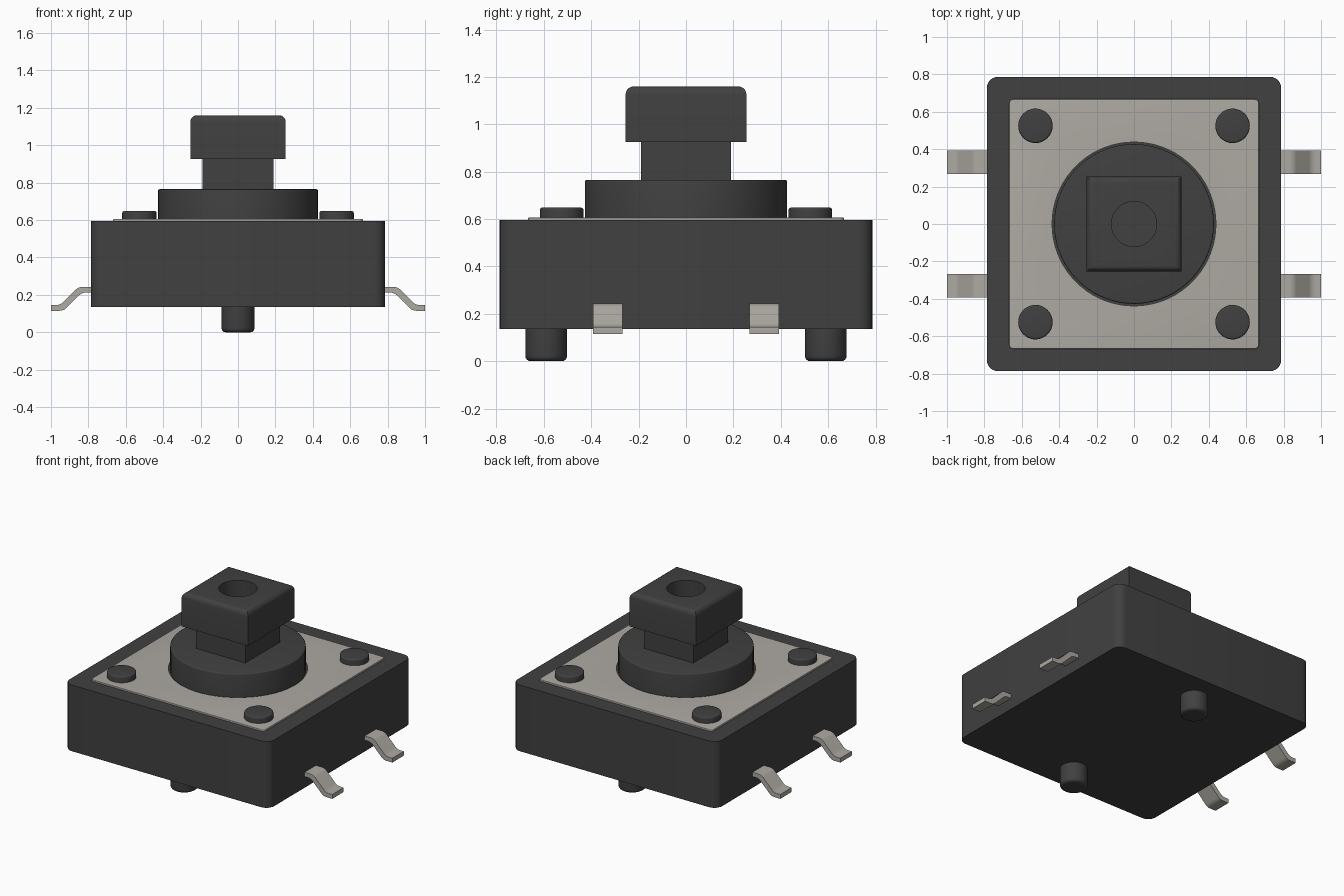
import bpy, bmesh, math
from mathutils import Matrix

if "Cube" in bpy.data.objects:
    bpy.data.objects.remove(bpy.data.objects["Cube"], do_unlink=True)


def material(name, rgb):
    m = bpy.data.materials.new(name)
    m.use_nodes = True
    colour = (*rgb, 1.0)
    m.diffuse_color = colour
    m.node_tree.nodes["Principled BSDF"].inputs["Base Color"].default_value = colour
    return m


DARK = material("dark plastic", (0.052, 0.052, 0.052))
METAL = material("tinned metal", (0.42, 0.40, 0.365))


def finish(name, bm, mat):
    bmesh.ops.recalc_face_normals(bm, faces=bm.faces)
    mesh = bpy.data.meshes.new(name)
    bm.to_mesh(mesh)
    bm.free()
    mesh.materials.append(mat)
    ob = bpy.data.objects.new(name, mesh)
    bpy.context.collection.objects.link(ob)
    smooth(ob)
    return ob


def smooth(ob):
    bpy.ops.object.select_all(action='DESELECT')
    ob.select_set(True)
    bpy.context.view_layer.objects.active = ob
    bpy.ops.object.shade_smooth_by_angle(angle=math.radians(32))


def bevel(bm, edges, width, segments):
    bmesh.ops.bevel(bm, geom=edges, offset=width, segments=segments,
                    profile=0.5, affect='EDGES', clamp_overlap=True)


def is_vertical(e):
    a, b = (v.co for v in e.verts)
    return abs(a.z - b.z) > 1e-4 and (a - b).xy.length < 1e-4


def is_level(e, z):
    return all(abs(v.co.z - z) < 1e-4 for v in e.verts)


def block(name, half, z0, z1, mat, corner=0, top=0):
    """Square block with rounded upright corners and/or rounded top rim."""
    bm = bmesh.new()
    bmesh.ops.create_cube(bm, size=1, matrix=Matrix.Translation((0, 0, (z0 + z1) / 2))
                          @ Matrix.Diagonal((2 * half, 2 * half, z1 - z0, 1)))
    if corner:
        bevel(bm, [e for e in bm.edges if is_vertical(e)], corner, 6)
    if top:
        bevel(bm, [e for e in bm.edges if is_level(e, z1)], top, 5)
    return finish(name, bm, mat)


def disc(name, x, y, r, z0, z1, mat, rim=0, rim_z=None, sides=48):
    """Upright cylinder with one optionally rounded rim."""
    bm = bmesh.new()
    bmesh.ops.create_cone(bm, cap_ends=True, segments=sides, radius1=r, radius2=r,
                          depth=z1 - z0, matrix=Matrix.Translation((x, y, (z0 + z1) / 2)))
    if rim:
        bevel(bm, [e for e in bm.edges if is_level(e, rim_z)], rim, 4)
    return finish(name, bm, mat)


def cut_round_hole(ob, r, z0, z1):
    cutter = disc("hole_cutter", 0, 0, r, z0, z1, DARK, sides=72)
    cutter.hide_render = True
    mod = ob.modifiers.new("hole", 'BOOLEAN')
    mod.operation, mod.solver, mod.object = 'DIFFERENCE', 'EXACT', cutter
    bpy.context.view_layer.objects.active = ob
    bpy.ops.object.modifier_apply(modifier=mod.name)
    bpy.data.objects.remove(cutter, do_unlink=True)
    smooth(ob)


# Housing and metal cover plate
block("housing", 0.787, 0.135, 0.595, DARK, corner=0.06)
plate = block("cover_plate", 0.667, 0.58, 0.606, METAL, corner=0.02, top=0.004)
cut_round_hole(plate, 0.438, 0.5, 0.7)

# Round collar, square stem and hollow cap of the plunger
disc("collar", 0, 0, 0.427, 0.58, 0.765, DARK, rim=0.008, rim_z=0.765, sides=72)
block("stem", 0.19, 0.75, 0.95, DARK)
cap = block("plunger_cap", 0.255, 0.926, 1.16, DARK, top=0.035)
cut_round_hole(cap, 0.121, 0.97, 1.3)

# Four rivet heads on the plate
for sx, x in (("right", -0.527), ("left", 0.527)):
    for sy, y in (("front", -0.525), ("back", 0.525)):
        disc(f"rivet_{sy}_{sx}", x, y, 0.092, 0.59, 0.648, DARK, rim=0.01, rim_z=0.648)

# Locating pegs under the housing
for sy, y in (("front", -0.59), ("back", 0.59)):
    disc(f"peg_{sy}", 0, y, 0.088, 0.0, 0.15, DARK, rim=0.022, rim_z=0.0)

# Bent terminals: side profile (x, z) extruded across y with rounded bends
PROFILE = [(0.74, 0.243), (0.853, 0.243), (0.951, 0.145), (1.0, 0.145),
           (1.0, 0.115), (0.932, 0.115), (0.834, 0.213), (0.74, 0.213)]
BENDS = (1, 2, 5, 6)


def terminal(name, side, y):
    bm = bmesh.new()
    front = [bm.verts.new((side * x, y - 0.063, z)) for x, z in PROFILE]
    back = [bm.verts.new((side * x, y + 0.063, z)) for x, z in PROFILE]
    n = len(PROFILE)
    bm.faces.new(front)
    bm.faces.new(back[::-1])
    for i in range(n):
        j = (i + 1) % n
        bm.faces.new((front[i], back[i], back[j], front[j]))
    bevel(bm, [bm.edges.get((front[i], back[i])) for i in BENDS], 0.02, 4)
    finish(name, bm, METAL)


for sx, side in (("right", -1), ("left", 1)):
    for sy, y in (("front", -0.33), ("back", 0.33)):
        terminal(f"terminal_{sy}_{sx}", side, y)
